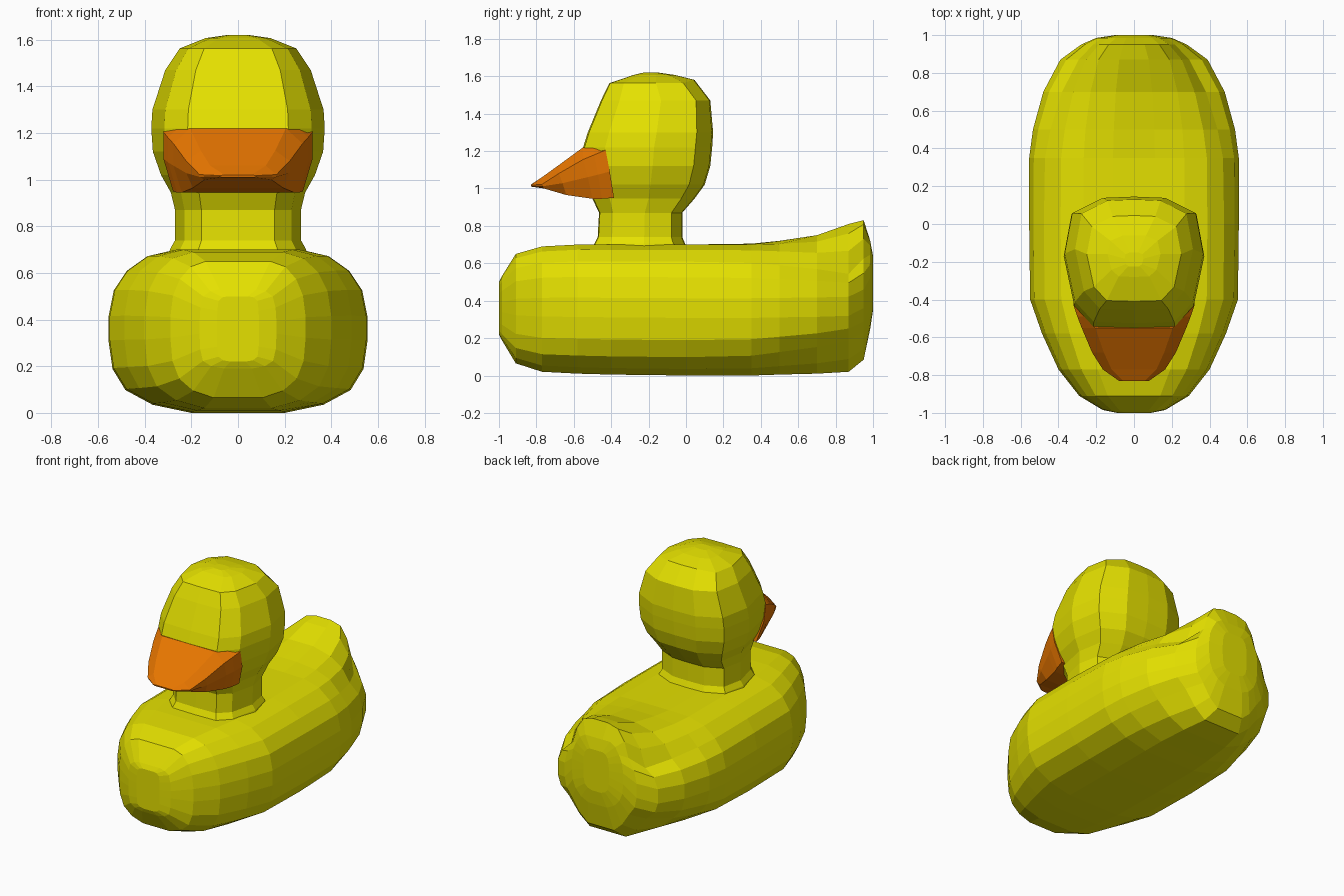
import bpy
import bmesh


def material(name, rgb):
    m = bpy.data.materials.new(name)
    m.diffuse_color = (*rgb, 1)
    return m


def mirrored(half):
    """Close a half ring (first and last points on x = 0) by mirroring it."""
    return half + [(-x, y, z) for x, y, z in half[-2:0:-1]]


def loft(name, rings, mat):
    """Skin a list of equal-length rings and cap both ends, flat shaded."""
    bm = bmesh.new()
    loops = [[bm.verts.new(p) for p in ring] for ring in rings]
    n = len(loops[0])
    for a, b in zip(loops, loops[1:]):
        for i in range(n):
            j = (i + 1) % n
            bm.faces.new((a[i], a[j], b[j], b[i]))
    bm.faces.new(loops[0])
    bm.faces.new(loops[-1])
    bmesh.ops.recalc_face_normals(bm, faces=bm.faces)
    me = bpy.data.meshes.new(name)
    bm.to_mesh(me)
    bm.free()
    me.materials.append(mat)
    ob = bpy.data.objects.new(name, me)
    bpy.context.collection.objects.link(ob)
    return ob


yellow = material("yellow", (0.78, 0.75, 0.0))
orange = material("orange", (0.80, 0.18, 0.0))

# Body: sections along y, squarer at the front tip, pinched towards the raised tail
section = [(0, 0), (.36, 0), (.66, .05), (.87, .14), (.97, .27), (1, .44),
           (1, .59), (.96, .75), (.86, .87), (.70, .96), (.48, 1), (.2, 1), (0, 1)]
square = [(0, 0), (.36, 0), (.75, 0), (.97, .03), (1, .2), (1, .44),
          (1, .59), (1, .8), (.97, .97), (.75, 1), (.48, 1), (.2, 1), (0, 1)]
# y, half width, bottom, top, tail lift, squareness (negative = pinched)
body = [(-1.0, .09, .22, .50, 0, .6), (-.985, .165, .19, .53, 0, .4),
        (-.91, .29, .065, .65, 0, 0), (-.77, .40, .02, .69, 0, 0),
        (-.58, .487, .01, .70, 0, 0), (-.40, .55, .005, .70, 0, 0),
        (0, .555, 0, .70, 0, 0), (.35, .555, 0, .70, .005, -.1),
        (.50, .535, .005, .70, .02, -.3), (.70, .48, .01, .70, .05, -.6),
        (.87, .39, .02, .70, .11, -1), (.95, .28, .085, .71, .12, -.8),
        (.985, .20, .25, .70, .02, -.2), (1.0, .10, .35, .64, 0, .2)]
rings = []
for y, w, zb, zt, lift, sq in body:
    half = []
    for (u, t), (su, st) in zip(section, square):
        x = w * (u + (su - u) * sq)
        t += (st - t) * sq
        peak = lift * max(0, min(1, (.29 - x) / .19)) if t > .5 else 0
        half.append((x, y, zb + t * (zt - zb) + peak))
    rings.append(mirrored(half))
loft("body", rings, yellow)

# Head and neck: stacked rings (z, front y, back y, half width)
head = [(.67, -.51, .01, .30), (.705, -.49, -.005, .29), (.74, -.472, -.02, .27),
        (.87, -.465, -.02, .27), (.945, -.50, .045, .288), (1.02, -.545, .10, .33),
        (1.12, -.555, .13, .365), (1.22, -.55, .14, .372), (1.30, -.525, .145, .367),
        (1.47, -.455, .13, .312), (1.563, -.41, .045, .25), (1.607, -.28, -.06, .14),
        (1.62, -.225, -.15, .05)]
rings = []
for z, f, b, w in head:
    d = b - f
    tilt = .018 if 1.5 < z < 1.6 else 0    # crown rises slightly to the back
    rings.append(mirrored([(0, f, z), (.58 * w, f + .01 * d, z), (.85 * w, f + .17 * d, z),
                           (w, f + .55 * d, z), (.89 * w, b - .13 * d, z),
                           (.45 * w, b - .01 * d, z + tilt), (0, b, z + tilt)]))
loft("head_and_neck", rings, yellow)

# Beak: tapering wedge (top y, bottom y, half width, flat part of top,
# centre top, edge top, bottom)
beak = [(-.43, -.385, .320, .92, 1.215, 1.205, .95), (-.49, -.45, .300, .88, 1.215, 1.18, .945),
        (-.55, -.50, .277, .74, 1.22, 1.155, .945), (-.68, -.64, .222, .72, 1.125, 1.08, .965),
        (-.77, -.76, .165, .72, 1.06, 1.022, 1.0), (-.83, -.828, .08, .72, 1.02, 1.018, 1.01)]
rings = [mirrored([(0, yt, zc), (r * w, yt, zc), (w, yt, ze),
                   (w, (yt + yb) / 2, .55 * ze + .45 * zb), (.87 * w, yb, zb), (0, yb, zb)])
         for yt, yb, w, r, zc, ze, zb in beak]
loft("beak", rings, orange)
